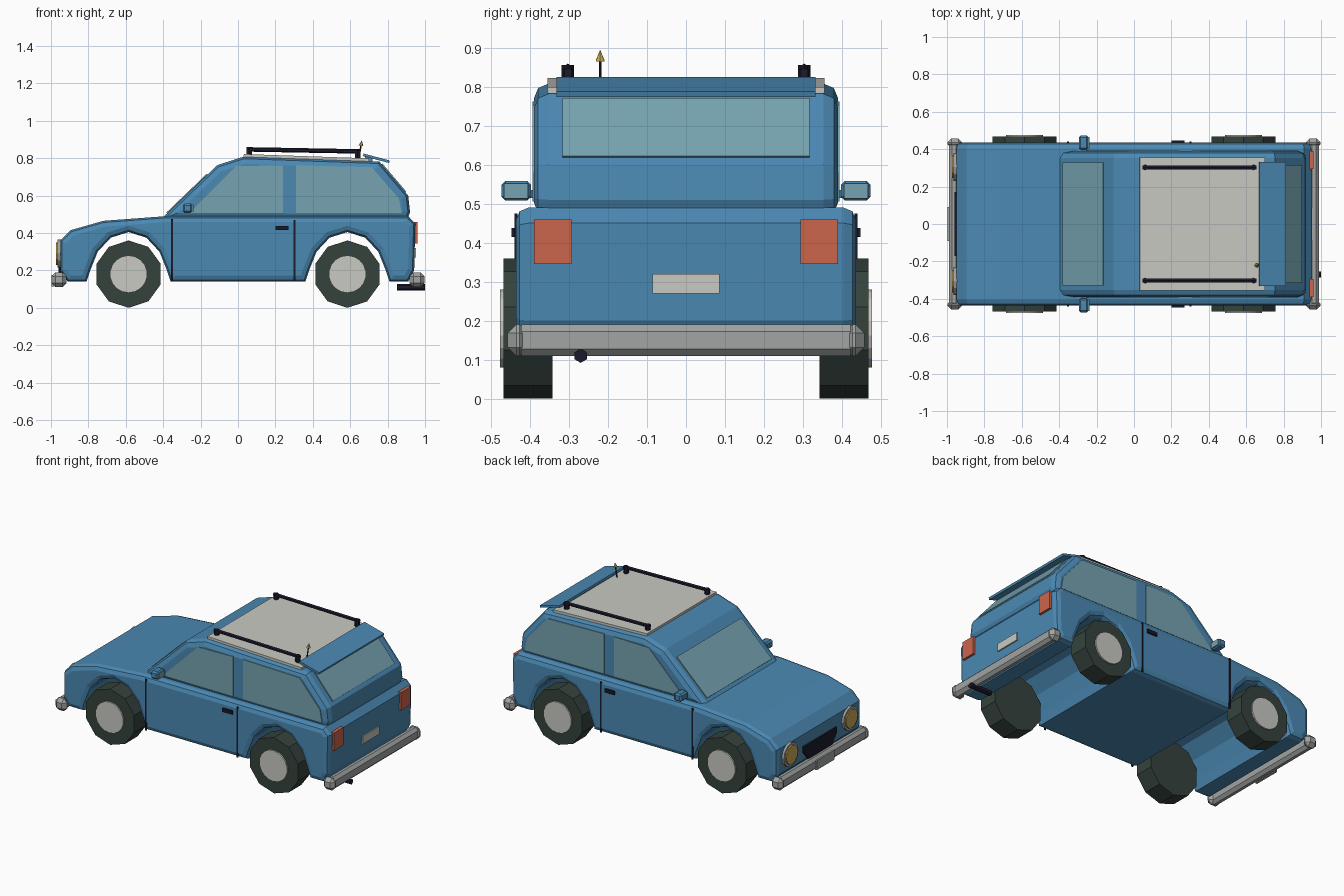
import bpy, bmesh, math
from mathutils import Matrix, Vector

if "Cube" in bpy.data.objects:
    bpy.data.objects.remove(bpy.data.objects["Cube"])


def material(name, r, g, b):
    m = bpy.data.materials.new(name)
    m.use_nodes = True
    m.diffuse_color = (r, g, b, 1)
    m.node_tree.nodes["Principled BSDF"].inputs["Base Color"].default_value = (r, g, b, 1)
    return m


BLUE = material("blue paint", 0.07, 0.25, 0.45)
GLASS = material("tinted glass", 0.18, 0.37, 0.44)
PALE = material("pale grey", 0.58, 0.59, 0.54)
METAL = material("bumper metal", 0.36, 0.37, 0.37)
BLACK = material("dark trim", 0.01, 0.01, 0.025)
RUBBER = material("tyre rubber", 0.035, 0.055, 0.045)
RED = material("tail light red", 0.6, 0.13, 0.075)
GOLD = material("warm yellow", 0.6, 0.4, 0.1)


def finish(name, bm, mat):
    bmesh.ops.recalc_face_normals(bm, faces=bm.faces[:])
    mesh = bpy.data.meshes.new(name)
    bm.to_mesh(mesh)
    bm.free()
    mesh.materials.append(mat)
    ob = bpy.data.objects.new(name, mesh)
    bpy.context.collection.objects.link(ob)
    return ob


def prism(name, pts, lo, hi, mat, bevel=0, along="y"):
    """Extrude an outline along y (outline in xz) or x (outline in yz)."""
    bm = bmesh.new()
    place = (lambda u, w, d: (u, d, w)) if along == "y" else (lambda u, w, d: (d, u, w))
    a, b = [[bm.verts.new(place(u, w, d)) for u, w in pts] for d in (lo, hi)]
    caps = [bm.faces.new(a), bm.faces.new(b)]
    n = len(pts)
    for i in range(n):
        j = (i + 1) % n
        bm.faces.new((a[i], a[j], b[j], b[i]))
    bmesh.ops.recalc_face_normals(bm, faces=bm.faces[:])
    if bevel:
        rim = list({e for f in caps for e in f.edges})
        bmesh.ops.bevel(bm, geom=rim, offset=bevel, segments=2, profile=0.5, affect="EDGES")
    return finish(name, bm, mat)


def box(name, x, y, z, mat, bevel=0):
    bm = bmesh.new()
    size = Matrix.Diagonal((x[1] - x[0], y[1] - y[0], z[1] - z[0], 1))
    mid = Matrix.Translation([sum(r) / 2 for r in (x, y, z)])
    bmesh.ops.create_cube(bm, size=1, matrix=mid @ size)
    if bevel:
        bmesh.ops.bevel(bm, geom=bm.edges[:], offset=bevel, segments=1, affect="EDGES")
    return finish(name, bm, mat)


def rod(name, start, end, r1, mat, sides=6, r2=None):
    start, end = Vector(start), Vector(end)
    axis = end - start
    turn = axis.to_track_quat("Z", "Y").to_matrix().to_4x4()
    bm = bmesh.new()
    bmesh.ops.create_cone(bm, cap_ends=True, segments=sides, radius1=r1,
                          radius2=r1 if r2 is None else r2, depth=axis.length,
                          matrix=Matrix.Translation((start + end) / 2) @ turn)
    return finish(name, bm, mat)


def slab(name, p, q, half, thick, mat):
    """Sloped panel whose side runs from p to q, rising by thick."""
    p, q = Vector(p), Vector(q)
    d = (q - p).normalized()
    up = Vector((-d.y, d.x)) * thick
    return prism(name, [p, q, q + up, p + up], -half, half, mat)


AXLES = (-0.585, 0.585)
WHEEL_Z = 0.18


def arch(cx):
    """Wheel opening, from the rear sill forwards."""
    side = [(0.225, 0.14), (0.205, 0.2), (0.165, 0.3), (0.095, 0.375), (0, 0.405)]
    return [(cx + u, w) for u, w in side] + [(cx - u, w) for u, w in side[-2::-1]]


# Lower body with both wheel openings
body = [(-0.91, 0.14), (-0.95, 0.195), (-0.95, 0.36), (-0.895, 0.415), (-0.72, 0.465),
        (-0.385, 0.49), (0.91, 0.49), (0.948, 0.45), (0.942, 0.2), (0.91, 0.14)]
prism("lower_body", body + arch(AXLES[1]) + arch(AXLES[0]), -0.436, 0.436, BLUE, 0.032)

# Cabin
cabin = [(-0.415, 0.47), (-0.11, 0.763), (0.03, 0.808), (0.755, 0.782),
         (0.91, 0.6), (0.92, 0.51), (0.9, 0.465)]
prism("cabin", cabin, -0.39, 0.39, BLUE, 0.038)


# Windscreen and rear window lie on the sloping cabin faces
def along_edge(i, t):
    return Vector(cabin[i]).lerp(Vector(cabin[i + 1]), t)


slab("windscreen", along_edge(1 - 1, 0.12), along_edge(0, 0.83), 0.33, 0.006, GLASS)
slab("rear_window", along_edge(3, 0.08), along_edge(3, 0.9), 0.316, 0.006, GLASS)

# Parts repeated on both sides
front_glass = [(-0.26, 0.506), (-0.01, 0.757), (0.24, 0.762), (0.24, 0.506)]
rear_glass = [(0.31, 0.506), (0.31, 0.762), (0.715, 0.752), (0.86, 0.585), (0.875, 0.506)]
for side, s in (("left", 1), ("right", -1)):
    def span(a, b):
        return sorted((s * a, s * b))

    prism("front_side_window_" + side, front_glass, *span(0.387, 0.394), GLASS)
    prism("rear_side_window_" + side, rear_glass, *span(0.387, 0.394), GLASS)
    for label, x, top in (("front", -0.352, 0.475), ("rear", 0.302, 0.47)):
        box(f"{label}_door_seam_{side}", (x - 0.005, x + 0.005), span(0.432, 0.44), (0.145, top), BLACK)
    box("door_handle_" + side, (0.2, 0.27), span(0.433, 0.447), (0.415, 0.438), BLACK)

    # Mirror with glass facing the rear
    box("mirror_" + side, (-0.295, -0.243), span(0.397, 0.473), (0.508, 0.558), BLUE, 0.01)
    box("mirror_glass_" + side, (-0.245, -0.239), span(0.405, 0.466), (0.514, 0.552), GLASS)
    box("mirror_arm_" + side, (-0.28, -0.255), span(0.38, 0.41), (0.515, 0.535), BLUE)

    # Lamps
    y = s * 0.305
    rod("headlight_ring_" + side, (-0.93, y, 0.29), (-0.965, y, 0.29), 0.075, METAL, 12)
    rod("headlight_" + side, (-0.94, y, 0.29), (-0.972, y, 0.29), 0.06, GOLD, 12)
    box("tail_light_" + side, (0.93, 0.96), span(0.293, 0.39), (0.345, 0.46), RED)

    # Roof rail with hexagonal feet
    y = s * 0.303
    ends = ((0.06, 0.847), (0.64, 0.836))
    rod("roof_rail_" + side, (0.045, y, 0.847), (0.655, y, 0.836), 0.012, BLACK)
    for label, (x, z) in zip(("front", "rear"), ends):
        rod(f"{label}_rail_foot_{side}", (x, y, 0.79), (x, y, z + 0.008), 0.016, BLACK)

    # Wheels
    for label, x in zip(("front", "rear"), AXLES):
        tyre = [(x + 0.18 * math.sin(k * math.tau / 10), WHEEL_Z + 0.18 * math.cos(k * math.tau / 10))
                for k in range(10)]
        prism(f"{label}_tyre_{side}", tyre, *span(0.342, 0.468), RUBBER)
        rod(f"{label}_hub_{side}", (x, s * 0.4, WHEEL_Z), (x, s * 0.477, WHEEL_Z), 0.1, PALE, 18)

# Bumpers with thicker rounded ends
for label, s in (("front", -1), ("rear", 1)):
    box(label + "_bumper", sorted((s * 0.935, s * 0.99)), (-0.44, 0.44), (0.11, 0.19), METAL, 0.018)
    for side, t in (("left", 1), ("right", -1)):
        box(f"{label}_bumper_end_{side}", sorted((s * 0.917, s * 0.998)),
            sorted((t * 0.405, t * 0.457)), (0.11, 0.19), METAL, 0.022)

# Front and rear face details
prism("grille", [(-0.17, 0.285), (0.17, 0.285), (0.17, 0.25), (0.12, 0.19), (-0.12, 0.19), (-0.17, 0.25)],
      -0.96, -0.94, BLACK, along="x")
box("front_plate", (-0.997, -0.985), (-0.09, 0.09), (0.115, 0.175), METAL)
box("rear_plate", (0.94, 0.952), (-0.086, 0.086), (0.27, 0.32), PALE)
rod("exhaust_pipe", (0.85, -0.27, 0.11), (1.0, -0.27, 0.11), 0.018, BLACK)

# Roof panel, spoiler and aerial
slab("roof_panel", (0.03, 0.796), (0.7, 0.773), 0.355, 0.026, PALE)
slab("spoiler", (0.668, 0.811), (0.808, 0.774), 0.332, 0.014, BLUE)
box("spoiler_mount", (0.68, 0.72), (-0.28, 0.28), (0.77, 0.808), BLUE)
rod("aerial", (0.645, -0.22, 0.79), (0.658, -0.22, 0.87), 0.004, BLACK)
rod("aerial_tip", (0.657, -0.22, 0.866), (0.662, -0.22, 0.895), 0.013, GOLD, 6, 0)
